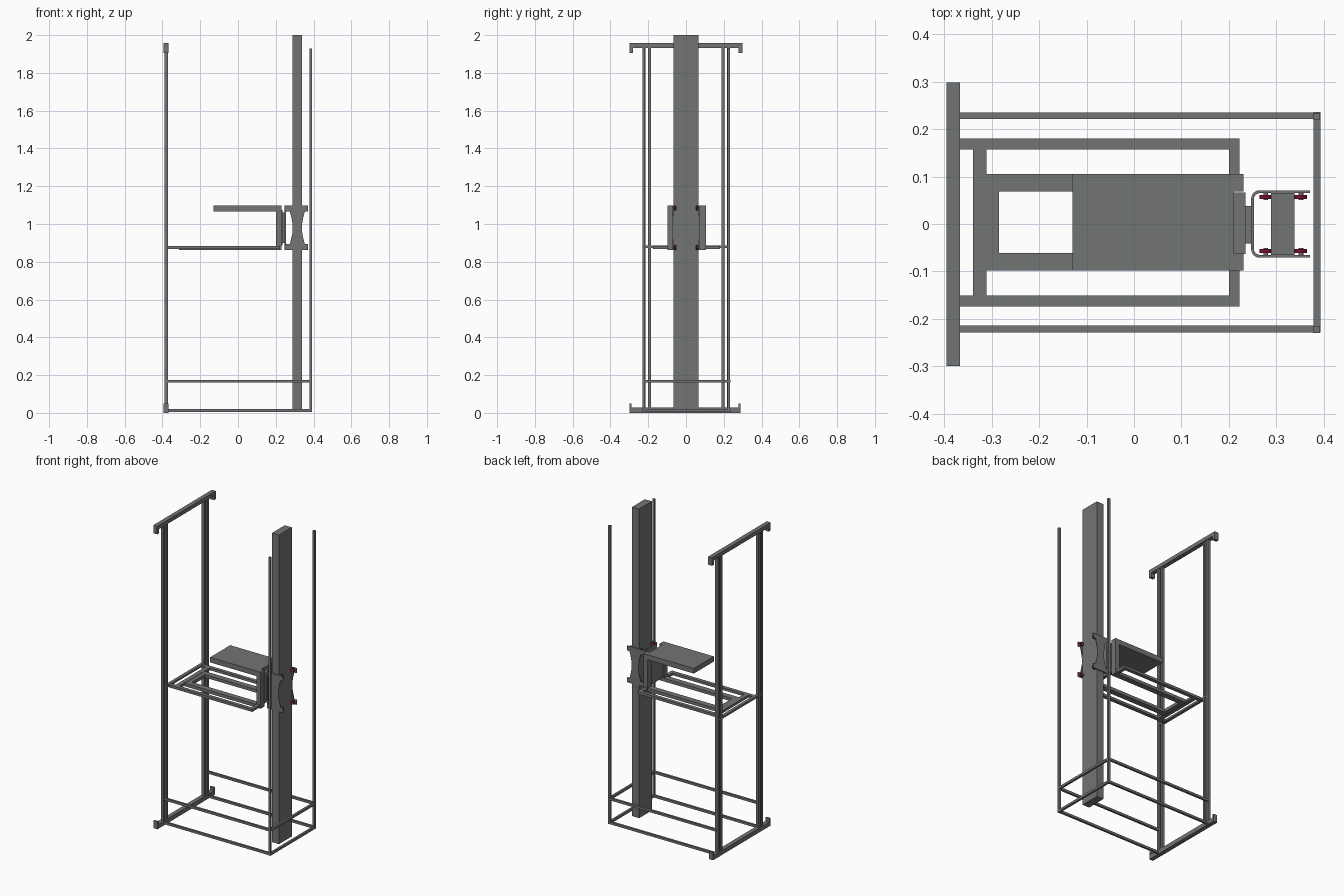
import bpy, bmesh, math
from mathutils import Matrix

if "Cube" in bpy.data.objects:
    bpy.data.objects.remove(bpy.data.objects["Cube"])


def material(name, rgb):
    m = bpy.data.materials.new(name)
    m.diffuse_color = (*rgb, 1)
    m.use_nodes = True
    m.node_tree.nodes["Principled BSDF"].inputs["Base Color"].default_value = m.diffuse_color
    return m


GREY = material("steel grey", (0.17, 0.178, 0.172))
RED = material("dark crimson", (0.2, 0.004, 0.03))
OFF = 0.0035          # small sideways offset of the frame and platform


def finish(name, bm, mat):
    bmesh.ops.recalc_face_normals(bm, faces=bm.faces)
    me = bpy.data.meshes.new(name)
    bm.to_mesh(me)
    bm.free()
    me.materials.append(mat)
    ob = bpy.data.objects.new(name, me)
    bpy.context.collection.objects.link(ob)
    return ob


def box(name, x, y, z, mat=GREY):
    """Box from three (min, max) ranges."""
    bm = bmesh.new()
    bmesh.ops.create_cube(bm, size=1)
    for v in bm.verts:
        for i, (a, b) in enumerate((x, y, z)):
            v.co[i] = a if v.co[i] < 0 else b
    return finish(name, bm, mat)


def prism(name, pts, start, step):
    """Extrude a 2D outline; start maps the points to 3D, step is the extrusion."""
    bm = bmesh.new()
    f = bm.faces.new([bm.verts.new(start(*p)) for p in pts])
    new = bmesh.ops.extrude_face_region(bm, geom=[f])["geom"]
    bmesh.ops.translate(bm, vec=step, verts=[g for g in new if isinstance(g, bmesh.types.BMVert)])
    return finish(name, bm, GREY)


def rod(name, x, y, z, r, length, mat):
    """Cylinder along y."""
    bm = bmesh.new()
    m = Matrix.Translation((x, y, z)) @ Matrix.Rotation(math.pi / 2, 4, 'X')
    bmesh.ops.create_cone(bm, cap_ends=True, segments=24, radius1=r, radius2=r, depth=length, matrix=m)
    ob = finish(name, bm, mat)
    for p in ob.data.polygons:
        p.use_smooth = len(p.vertices) == 4
    return ob


def span(s, a, b, off=OFF):
    """Range a..b on the side s (+1 / -1) of the centre."""
    return tuple(sorted((s * a + off, s * b + off)))


# column
box("column", (0.289, 0.339), (-0.065, 0.065), (0.004, 2.0))

# end beams of the left frame with turned ends
box("top_beam", (-0.395, -0.367), (-0.3, 0.298), (1.932, 1.957))
box("bottom_beam", (-0.395, -0.367), (-0.298, 0.288), (0, 0.028))
for y0 in (-0.3, 0.278):
    box("top_beam_end", (-0.395, -0.367), (y0, y0 + 0.02), (1.905, 1.94))
for y0 in (-0.298, 0.279):
    box("bottom_beam_end", (-0.395, -0.367), (y0, y0 + 0.009), (0.02, 0.05))

for s in (-1, 1):
    # twin posts on the left, single posts on the right
    for a, b in ((0.186, 0.202), (0.215, 0.232)):
        box("left_post", (-0.39, -0.37), span(s, a, b, 0.001), (0.02, 1.94))
    box("right_post", (0.378, 0.392), span(s, 0.218, 0.232, 0.002), (0.005, 1.93))
    # long rails at both levels
    for z in (0.006, 0.16):
        box("base_rail", (-0.38, 0.39), span(s, 0.218, 0.232), (z, z + 0.015))
    # outer lift frame rails and inward feet
    box("lift_rail", (-0.37, 0.223), span(s, 0.154, 0.177), (0.868, 0.884))
    box("lift_rail_foot", (0.2, 0.223), span(s, 0.1, 0.156), (0.868, 0.884))
    # inner fork arms and uprights to the platform
    box("fork_arm", (-0.312, 0.231), span(s, 0.065, 0.102), (0.862, 0.882))
    box("upright", (0.2, 0.231), span(s, 0.065, 0.102), (0.862, 1.098))

# cross bars
for z in (0.006, 0.16):
    box("base_cross_bar", (0.379, 0.393), (-0.229, 0.236), (z, z + 0.015))
box("post_cross_bar", (-0.39, -0.37), (-0.215, 0.217), (0.873, 0.886))
box("lift_cross_bar", (-0.34, -0.311), span(1, -0.156, 0.156), (0.868, 0.884))
box("fork_cross_bar", (-0.312, -0.285), span(1, -0.102, 0.102), (0.862, 0.882))

# platform and its mounting plate
box("platform", (-0.13, 0.21), span(1, -0.102, 0.102), (1.065, 1.098))
box("mount_plate", (0.208, 0.235), (-0.063, 0.066), (0.885, 1.075))
box("mount_block", (0.217, 0.249), (-0.041, 0.038), (0.9, 1.06))

# carriage bracket: bent U bands at top and bottom, web and waisted side sheets
X0, X1, H, T, R = 0.247, 0.371, 0.071, 0.006, 0.018


def corner(r, s):
    angles = [math.pi / 2 * i / 6 for i in range(7)]
    pts = [(X0 + R - r * math.cos(a), s * (H - R + r * math.sin(a))) for a in angles]
    return pts


outer = [(X1, -H)] + corner(R, -1)[::-1] + corner(R, 1) + [(X1, H)]
inner = [(X1, -H + T)] + corner(R - T, -1)[::-1] + corner(R - T, 1) + [(X1, H - T)]
for z0, z1 in ((0.862, 0.893), (1.067, 1.098)):
    prism("bracket_band", outer + inner[::-1], lambda x, y: (x, y, z0), (0, 0, z1 - z0))
box("bracket_web", (X0, X0 + T), (-H + R, H - R), (0.893, 1.067))
zs = [0.893 + 0.174 * i / 12 for i in range(13)]


def half_width(z):
    u = min(1, abs(z - 0.98) / 0.087)
    return 0.024 + 0.016 * u ** 1.6


waist = [(0.314 + half_width(z), z) for z in zs] + [(0.314 - half_width(z), z) for z in zs[::-1]]
for y in (-H, H - T):
    prism("bracket_side", waist, lambda x, z: (x, y, z), (0, T, 0))

# guide wheels with axles
for s in (-1, 1):
    for x in (0.278, 0.352):
        for z in (0.876, 1.084):
            rod("guide_wheel", x, s * 0.057, z, 0.013, 0.009, RED)
            rod("wheel_axle", x, s * 0.061, z, 0.005, 0.02, GREY)
